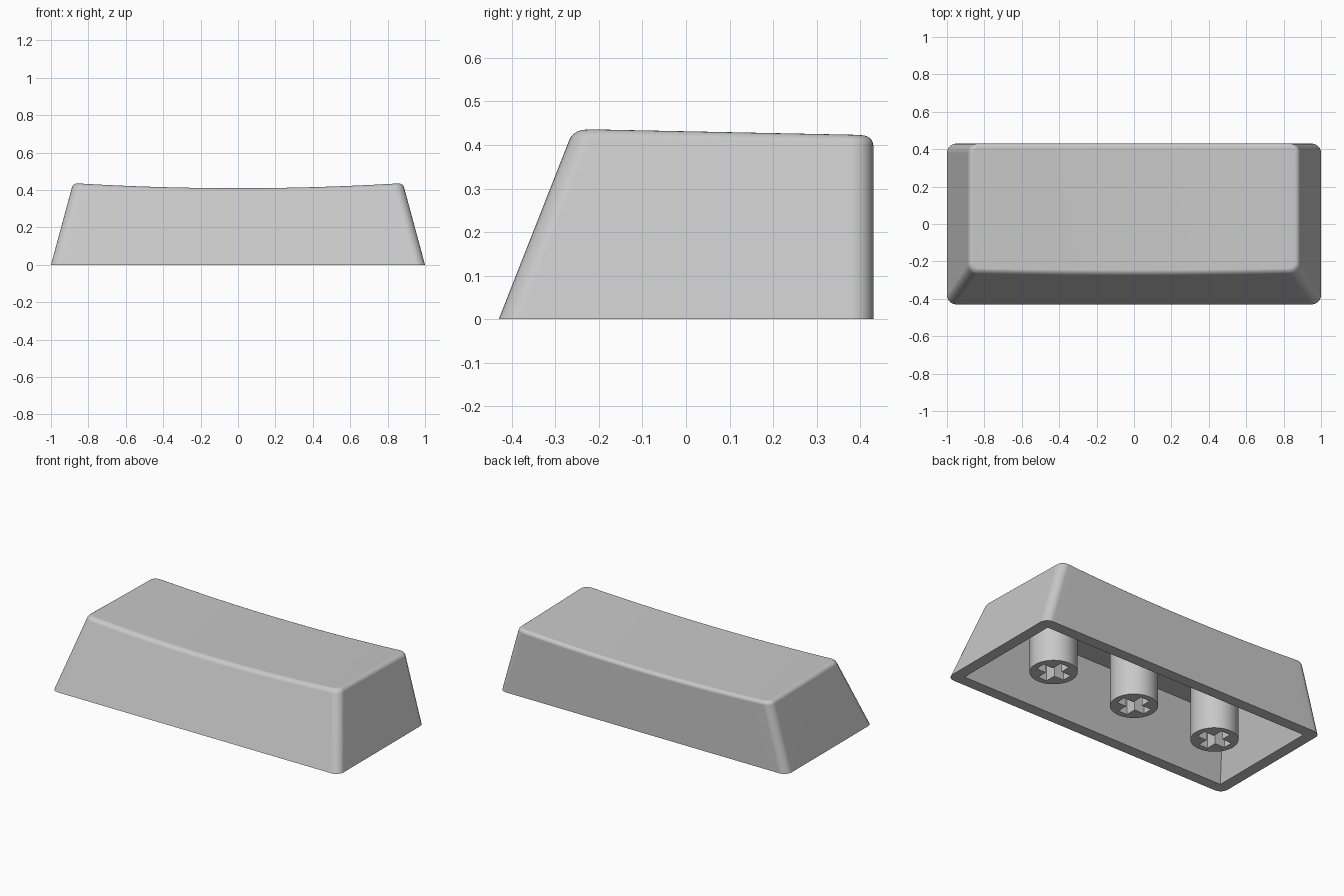
import bpy, bmesh, math

if "Cube" in bpy.data.objects:
    bpy.data.objects.remove(bpy.data.objects["Cube"])

HEIGHT = 0.437
HALF_Y = 0.43
WALL = 0.07
CORNER = 0.05
FILLET = 0.022
CEILING = 0.345
ARC = 6
COLUMNS = 28

grey = bpy.data.materials.new("light grey plastic")
grey.use_nodes = True
colour = (0.58, 0.58, 0.58, 1)
grey.diffuse_color = colour
grey.node_tree.nodes["Principled BSDF"].inputs["Base Color"].default_value = colour


def finish(bm, name, weighted=False):
    bmesh.ops.remove_doubles(bm, verts=bm.verts, dist=1e-5)
    bmesh.ops.recalc_face_normals(bm, faces=bm.faces)
    mesh = bpy.data.meshes.new(name)
    bm.to_mesh(mesh)
    bm.free()
    mesh.materials.append(grey)
    obj = bpy.data.objects.new(name, mesh)
    bpy.context.collection.objects.link(obj)
    bpy.ops.object.select_all(action='DESELECT')
    obj.select_set(True)
    bpy.context.view_layer.objects.active = obj
    bpy.ops.object.shade_smooth_by_angle(angle=math.radians(30))
    if weighted:
        mod = obj.modifiers.new("even_shading", 'WEIGHTED_NORMAL')
        mod.keep_sharp = True
    return obj


def dish(x, y):
    """Height of the scooped, slightly tilted top."""
    return 0.405 + 0.027 * (x / 0.88) ** 2 - 0.019 * y


def half_width(z):
    return 1 - 0.12 * z / HEIGHT


def front_edge(z):
    return -HALF_Y + 0.172 * z / HEIGHT


def columns(hx, r):
    """(x, setback from the front or back edge) from left to right."""
    quarter = [math.pi / 2 * i / ARC for i in range(ARC + 1)]
    corner = [(hx - r + r * math.cos(a), r - r * math.sin(a)) for a in quarter]
    left = [(-x, d) for x, d in corner]
    inner = hx - r
    middle = [(-inner + 2 * inner * i / COLUMNS, 0) for i in range(1, COLUMNS)]
    return left + middle + corner[::-1]


def ring(bm, height, inset, r):
    """Rounded outline; height is a function of x and y."""
    hx = half_width(height(0.88, 0)) - inset
    front, back = [], []
    for x, d in columns(hx, r):
        z = height(x, front_edge(HEIGHT))
        front.append(bm.verts.new((x, front_edge(z) + inset + d, z)))
        y = HALF_Y - inset - d
        back.append(bm.verts.new((x, y, height(x, y))))
    return front + back[::-1]


def bridge(bm, a, b):
    n = len(a)
    for i in range(n):
        j = (i + 1) % n
        bm.faces.new((a[i], a[j], b[j], b[i]))


def cap(bm, loop):
    """Fill an outline with strips running front to back."""
    n = len(loop)
    for i in range(n // 2 - 1):
        bm.faces.new((loop[i], loop[i + 1], loop[n - 2 - i], loop[n - 1 - i]))


# Hollow shell: cavity, rim, tapered walls, rounded top edge, scooped top
bm = bmesh.new()
loops = [
    ring(bm, lambda x, y: CEILING, WALL, 0),
    ring(bm, lambda x, y: 0, WALL, 0),
    ring(bm, lambda x, y: 0, 0, CORNER),
]
STEPS = 5
for k in range(STEPS + 1):
    a = math.pi / 2 * k / STEPS
    drop = FILLET * (1 - math.sin(a))
    inset = FILLET * (1 - math.cos(a))
    loops.append(ring(bm, lambda x, y: dish(x, y) - drop, inset, CORNER - inset))
for lower, upper in zip(loops, loops[1:]):
    bridge(bm, lower, upper)
cap(bm, loops[0])
cap(bm, loops[-1])
finish(bm, "keycap_shell", weighted=True)


# Round stems with a cross-shaped socket
def stem(name, cx, radius=0.134, arm=0.098, half=0.031, depth=0.18, sides=48):
    bm = bmesh.new()
    turn = 2 * math.pi / sides
    circle = [(radius * math.cos(i * turn), radius * math.sin(i * turn))
              for i in range(sides)]
    cross = []
    for q in range(4):
        c, s = round(math.cos(q * math.pi / 2)), round(math.sin(q * math.pi / 2))
        for x, y in ((arm, -half), (arm, half), (half, half)):
            cross.append((x * c - y * s, x * s + y * c))

    def loop(points, z):
        return [bm.verts.new((cx + x, y, z)) for x, y in points]

    outer, socket = loop(circle, 0), loop(cross, 0)
    edges = []
    for verts in (outer, socket):
        edges += [bm.edges.new((v, verts[i - 1])) for i, v in enumerate(verts)]
    bmesh.ops.triangle_fill(bm, edges=edges, use_beauty=True)
    bridge(bm, outer, loop(circle, CEILING + 0.005))
    floor = loop(cross, depth)
    bridge(bm, socket, floor)
    bm.faces.new(floor)
    finish(bm, name)


for name, x in (("right_stem", -0.585), ("middle_stem", 0), ("left_stem", 0.585)):
    stem(name, x)
